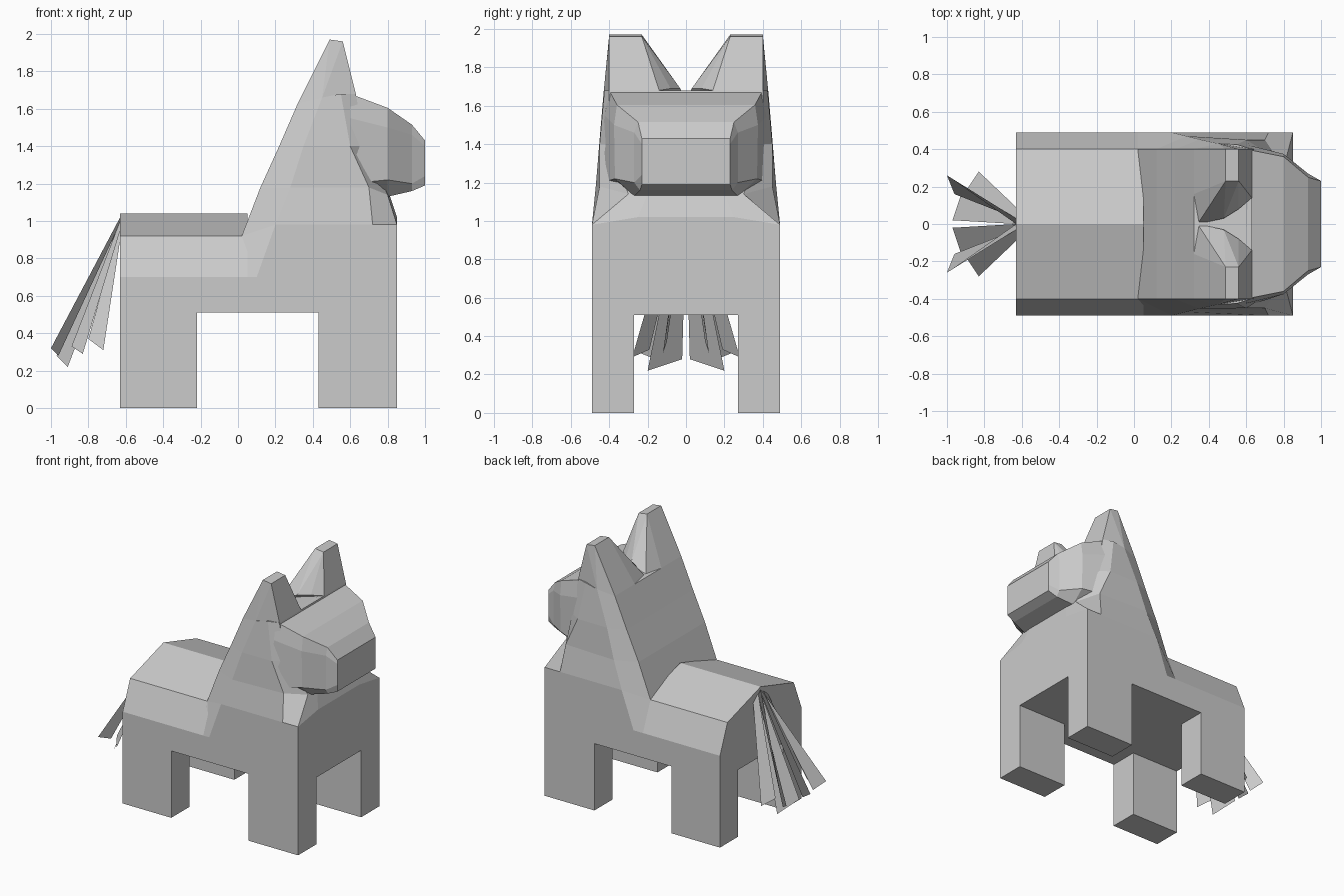
import bpy, bmesh

if "Cube" in bpy.data.objects:
    bpy.data.objects.remove(bpy.data.objects["Cube"])


def finish(name, bm):
    bmesh.ops.recalc_face_normals(bm, faces=bm.faces)
    me = bpy.data.meshes.new(name)
    bm.to_mesh(me)
    bm.free()
    ob = bpy.data.objects.new(name, me)
    bpy.context.collection.objects.link(ob)
    return ob


def loft(name, half_rings, cap_start=True, cap_end=True):
    """Join rings given as their +y half; the other half is mirrored."""
    bm = bmesh.new()
    rings = []
    for half in half_rings:
        full = list(half) + [(x, -y, z) for x, y, z in reversed(half)]
        rings.append([bm.verts.new(p) for p in full])
    n = len(rings[0])
    for a, b in zip(rings, rings[1:]):
        for i in range(n):
            j = (i + 1) % n
            bm.faces.new((a[i], a[j], b[j], b[i]))
    if cap_start:
        bm.faces.new(rings[0])
    if cap_end:
        bm.faces.new(rings[-1])
    return finish(name, bm)


def box(name, x0, x1, y0, y1, z0, z1):
    bm = bmesh.new()
    bmesh.ops.create_cube(bm, size=1)
    for v in bm.verts:
        v.co = (x1 if v.co.x > 0 else x0, y1 if v.co.y > 0 else y0,
                z1 if v.co.z > 0 else z0)
    return finish(name, bm)


# belly block and four legs
box("belly", -.63, .85, -.49, .49, .51, .70)
for end, x0, x1 in (("back", -.63, -.22), ("front", .43, .85)):
    for side, y0, y1 in (("left", .27, .49), ("right", -.49, -.27)):
        box(f"{end}_leg_{side}", x0, x1, y0, y1, 0, .51)

# pitched back
loft("back", [[(x, .49, .70), (x, .40, .92), (x, .001, 1.04)]
              for x in (-.63, .05)])

# chest and neck, stacked slices: back edge, side, cheek, front
loft("neck", [
    [(.02, .49, .70), (.10, .49, .70), (.70, .49, .70), (.85, .49, .70), (.85, .25, .70)],
    [(.02, .40, .92), (.20, .49, .98), (.72, .49, .98), (.85, .49, .98), (.85, .25, 1.02)],
    [(.12, .40, 1.18), (.28, .47, 1.18), (.70, .45, 1.18), (.80, .30, 1.14), (.81, .20, 1.14)],
    [(.22, .40, 1.40), (.35, .452, 1.40), (.60, .45, 1.40), (.68, .40, 1.40), (.68, .20, 1.40)],
    [(.32, .40, 1.63), (.45, .43, 1.66), (.55, .425, 1.68), (.63, .40, 1.68), (.63, .08, 1.68)],
], cap_start=False)

# head and muzzle, slices along x
head = [(.60, [(.40, 1.68), (.425, 1.55), (.44, 1.20), (.30, 1.15)]),
        (.80, [(.36, 1.605), (.375, 1.50), (.37, 1.22), (.27, 1.13)]),
        (.93, [(.25, 1.515), (.27, 1.46), (.27, 1.20), (.24, 1.16)]),
        (1.0, [(.23, 1.43), (.23, 1.40), (.23, 1.24), (.23, 1.19)])]
loft("head", [[(x, y, z) for y, z in sec] for x, sec in head])

# ears
for side, s in (("left", 1), ("right", -1)):
    bm = bmesh.new()
    for x, y, z in [(.49, .40, 1.97), (.49, .23, 1.97), (.56, .40, 1.96), (.56, .23, 1.96),
                    (.32, .40, 1.63), (.32, .16, 1.63), (.34, 0, 1.62), (.48, .03, 1.69),
                    (.56, .08, 1.69), (.63, .14, 1.68), (.63, .40, 1.68), (.45, .43, 1.66)]:
        bm.verts.new((x, s * y, z))
    res = bmesh.ops.convex_hull(bm, input=bm.verts)
    bmesh.ops.delete(bm, geom=list({g for g in res["geom_interior"]}), context='VERTS')
    finish(f"ear_{side}", bm)

# tail: flat blades fanning out from the rump (root pair, tip pair)
blades = [[(-.63, 0, 1.02), (-.63, .03, .99), (-.96, .16, .28), (-1.0, .26, .32)],
          [(-.63, 0, 1.0), (-.63, .05, .96), (-.91, .20, .22), (-.97, .02, .28)],
          [(-.63, .03, 1.0), (-.63, .09, .95), (-.83, .28, .29), (-.89, .19, .33)],
          [(-.63, .01, .98), (-.63, .04, .90), (-.72, .12, .31), (-.80, .10, .37)]]
bm = bmesh.new()
for s in (1, -1):
    for blade in blades:
        bm.faces.new([bm.verts.new((x, s * y, z)) for x, y, z in blade])
finish("tail", bm)
